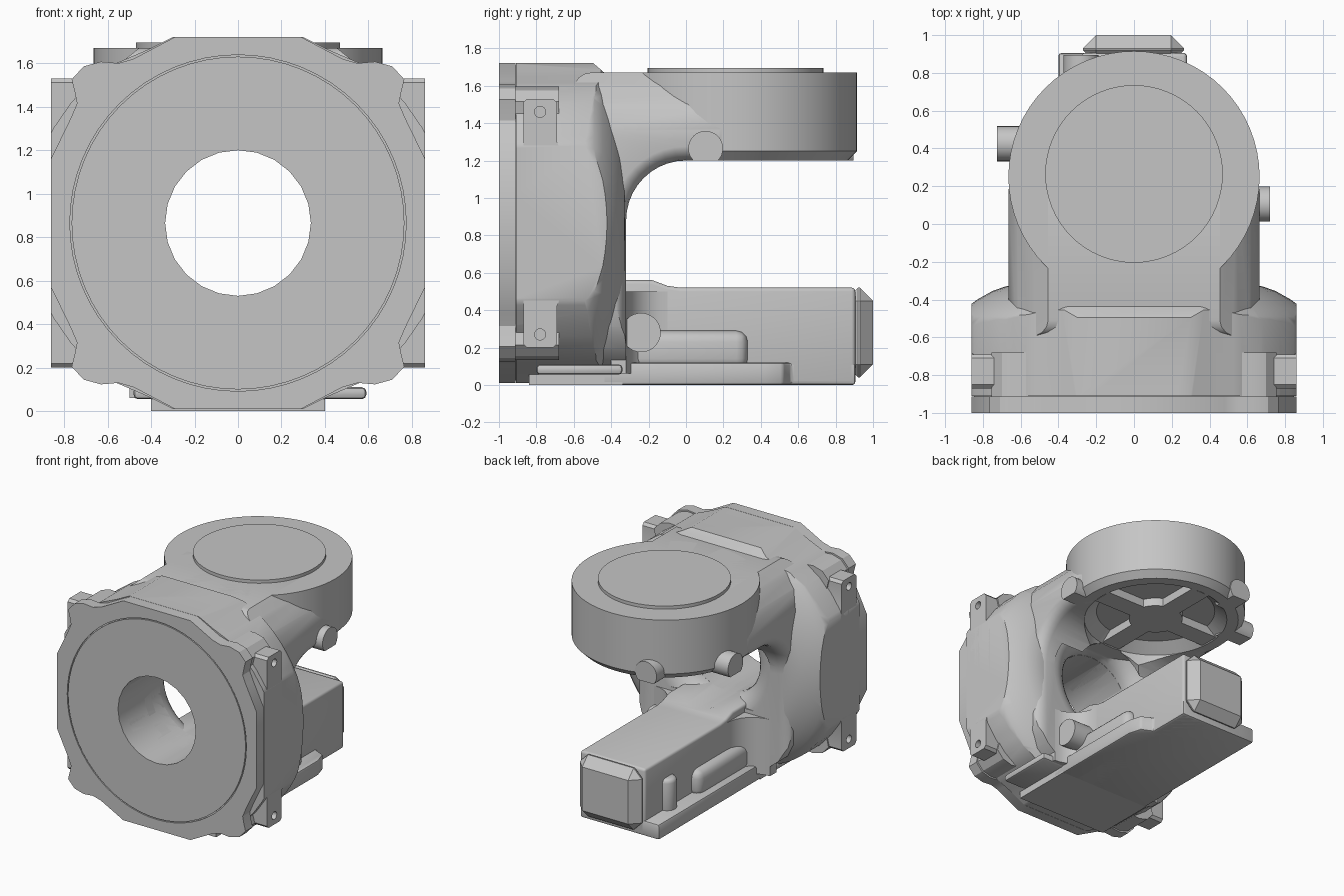
import bpy, bmesh, math
from mathutils import Vector

cube = bpy.data.objects.get("Cube")
if cube:
    bpy.data.objects.remove(cube)

metal = bpy.data.materials.new("cast_grey")
metal.use_nodes = True
GREY = (0.56, 0.56, 0.56, 1)
metal.diffuse_color = GREY
metal.node_tree.nodes["Principled BSDF"].inputs["Base Color"].default_value = GREY

MID = 0.865  # height of the main bore


def place(axis, a, b, d):
    return Vector({"x": (d, a, b), "y": (a, d, b), "z": (a, b, d)}[axis])


def finish(name, bm):
    bmesh.ops.remove_doubles(bm, verts=bm.verts, dist=1e-5)
    bmesh.ops.recalc_face_normals(bm, faces=bm.faces)
    mesh = bpy.data.meshes.new(name)
    bm.to_mesh(mesh)
    bm.free()
    mesh.materials.append(metal)
    ob = bpy.data.objects.new(name, mesh)
    bpy.context.collection.objects.link(ob)
    return ob


def prism(name, pts, axis, lo, hi):
    """Extrude a flat outline along one axis."""
    bm = bmesh.new()
    face = bm.faces.new([bm.verts.new(place(axis, a, b, lo)) for a, b in pts])
    top = bmesh.ops.extrude_face_region(bm, geom=[face])["geom"]
    moved = [v for v in top if isinstance(v, bmesh.types.BMVert)]
    bmesh.ops.translate(bm, verts=moved, vec=place(axis, 0, 0, hi - lo))
    return finish(name, bm)


def lathe(name, profile, axis, a, b, steps=64):
    """Turn a closed (radius, distance) profile about an axis through a, b."""
    bm = bmesh.new()
    vs = [bm.verts.new(place(axis, a + r, b, d)) for r, d in profile]
    es = [bm.edges.new((vs[i - 1], vs[i])) for i in range(len(vs))]
    bmesh.ops.spin(bm, geom=vs + es, cent=place(axis, a, b, 0), axis=place(axis, 0, 0, 1),
                   angle=2 * math.pi, steps=steps, use_merge=False)
    return finish(name, bm)


def rod(name, axis, a, b, r, lo, hi, steps=32):
    return lathe(name, [(0, lo), (r, lo), (r, hi), (0, hi)], axis, a, b, steps)


def box(name, x0, x1, y0, y1, z0, z1):
    x0, x1 = sorted((x0, x1))
    return prism(name, [(x0, y0), (x1, y0), (x1, y1), (x0, y1)], "z", z0, z1)


def apply_all(ob):
    bpy.context.view_layer.update()
    dg = bpy.context.evaluated_depsgraph_get()
    old = ob.data
    ob.data = bpy.data.meshes.new_from_object(ob.evaluated_get(dg))
    ob.modifiers.clear()
    bpy.data.meshes.remove(old)


def boolean(ob, tool, op="DIFFERENCE"):
    m = ob.modifiers.new(op, "BOOLEAN")
    m.operation, m.object, m.solver = op, tool, "EXACT"
    apply_all(ob)
    bpy.data.objects.remove(tool)


def bevel(ob, width, segments=3, angle=35):
    m = ob.modifiers.new("bevel", "BEVEL")
    m.width, m.segments, m.angle_limit = width, segments, math.radians(angle)
    apply_all(ob)


def bore(ob):
    boolean(ob, rod("bore_cutter", "y", 0, MID, 0.335, -1.2, 0.3, 24))


def flare(ob):
    """Round the bore's rear mouth, between the two arms."""
    arc = [(.505 - .17 * math.cos(t), -.49 + .17 * math.sin(t))
           for t in (i * math.pi / 16 for i in range(9))]
    tool = lathe("flare_cutter", [(0, -.49)] + arc + [(.505, -.27), (0, -.27)], "y", 0, MID, 48)
    boolean(tool, box("flare_limit", -1, 1, -1, 0, .53, 1.2), "INTERSECT")
    boolean(ob, tool)


def mirrored(quarter, scale=1):
    """Outline with four-fold symmetry from its upper right quarter."""
    q = [(x * scale, z * scale) for x, z in quarter]
    half = q + [(x, -z) for x, z in reversed(q)]
    return [(x, z + MID) for x, z in half + [(-x, z) for x, z in reversed(half)]]


# Front flange with rounded corner ears, in two layers
ears = [(.29, .855), (.48, .755), (.55, .735), (.63, .742), (.71, .72), (.765, .66),
        (.75, .6), (.74, .55), (.77, .48), (.86, .295)]
cover = prism("front_cover", mirrored(ears), "y", -1, -.912)
bore(cover)
boolean(cover, lathe("groove_cutter", [(.765, -1.1), (.773, -1.1), (.773, -.99), (.765, -.99)],
                     "y", 0, MID))
backing = prism("flange_backing", mirrored(ears, .985), "y", -.913, -.68)
bore(backing)

# Barrel housing, clipped flat at the sides, top and bottom
barrel = lathe("barrel_housing", [(0, -.91), (.955, -.91), (.955, -.54), (.935, -.49), (.89, -.445),
                                  (.83, -.4), (.75, -.355), (.68, -.33), (.62, -.325), (0, -.325)],
               "y", 0, MID, 72)
clip = mirrored([(.3, .855), (.42, .795), (.56, .735), (.68, .65), (.77, .55), (.86, .42)])
boolean(barrel, prism("clip_outline", clip, "y", -.95, 0), "INTERSECT")
slope = [(-1, -1), (.5, -1), (.5, 1.63), (-.42, 1.655), (-.495, 1.72), (-.495, 1.73), (-1, 1.73)]
boolean(barrel, prism("clip_slope", slope, "x", -1, 1), "INTERSECT")
bore(barrel)
flare(barrel)

# Neck that sweeps from the barrel into the upper arm, with rounded flanks
fillet = [(-.32 * math.sin(t), .88 + .32 * math.cos(t))
          for t in (i * math.pi / 20 for i in range(11))]
side = [(-.6, 1.67), (.25, 1.67), (.25, 1.2)] + fillet + [(-.32, .04), (-.6, .04)]
neck = prism("neck", side, "x", -.668, .668)
bevel(neck, .09, 4, 60)
right_half = [(.43, 1.69), (.54, 1.6), (.62, 1.5), (.665, 1.36), (.665, .45),
              (.64, .31), (.57, .19), (.46, .1), (.3, .05)]
section = right_half + [(-x, z) for x, z in reversed(right_half)]
boolean(neck, prism("neck_section", section, "y", -1, 1), "INTERSECT")
bore(neck)
flare(neck)

# Round head at the end of the upper arm, hollow underneath
DY = .25
head = lathe("round_head", [(0, 1.67), (.665, 1.67), (.665, 1.25), (.615, 1.2), (0, 1.2)],
             "z", 0, DY)
for ob in (head, neck):
    boolean(ob, lathe("pocket_cutter", [(0, 1.1), (.53, 1.1), (.53, 1.2), (.44, 1.27), (0, 1.27)],
                      "z", 0, DY))
lathe("head_cap", [(0, 1.66), (.47, 1.66), (.47, 1.695), (0, 1.695)], "z", 0, .265)
box("head_rib_across", -.52, .52, DY - .08, DY + .08, 1.205, 1.3)
box("head_rib_along", -.08, .08, DY - .52, DY + .52, 1.205, 1.3)
rod("head_hub", "z", 0, DY, .2, 1.205, 1.3)

# Horizontal bosses on the head, flat along its underside
circle = [(.093 * math.cos(i * math.pi / 16), .093 * math.sin(i * math.pi / 16)) for i in range(32)]
for name, y, lo, hi in (("head_boss_left", .105, .55, .72), ("head_boss_right", .425, -.725, -.5)):
    prism(name, [(y + a, max(1.2, 1.265 + b)) for a, b in circle], "x", lo, hi)
prism("head_boss_back", [(-.28 + a, max(1.2, 1.265 + b)) for a, b in circle], "y", .7, .895)

# Side mounting pads with a screw hole at each end
pad = [(-.87, .22), (-.85, .2), (-.71, .2), (-.69, .22), (-.69, .42), (-.64, .55), (-.64, 1.18),
       (-.69, 1.3), (-.69, 1.51), (-.71, 1.53), (-.85, 1.53), (-.87, 1.51)]
for s, word in ((1, "left"), (-1, "right")):
    mount = prism("side_pad_" + word, pad, "x", *sorted((s * .66, s * .86)))
    for z in (.27, 1.46):
        boolean(mount, rod("hole_cutter", "x", -.78, z, .03, *sorted((s * .8, s)), 16))
    # Raised rib along the arm flank
    rib = box("arm_flank_rib_" + word, s * .2, s * .345, -.45, .33, .08, .29)
    bevel(rib, .06)
    # Curved web from the barrel back into the arm flank
    curve = [(s * (.5 - .22 * math.sin(t)), -.1 - .22 * math.cos(t))
             for t in (i * math.pi / 16 for i in range(9))]
    prism("arm_web_" + word, curve + [(s * .2, -.1), (s * .2, -.4), (s * .5, -.4)], "z", .06, .5)

# Round boss beside the root of the arm
rod("arm_boss", "x", -.24, .28, .105, 0, .46)

# Lower arm with stepped top
beam = prism("lower_arm", [(-.6, 0), (.905, 0), (.905, .52), (-.03, .52), (-.1, .53),
                           (-.18, .56), (-.6, .56)], "x", -.28, .28)
bevel(beam, .02, 3, 60)
bore(beam)
block = box("arm_end_block", -.27, .265, .85, 1, .04, .52)
bevel(block, .07, 1)
post = rod("flank_post", "z", -.27, .62, .07, .05, .36)
bevel(post, .03)

# Base plate under the arm, longer on one side
base = prism("base_plate", [(-.4, -.45), (.4, -.45), (.4, .42), (.37, .52), (.28, .56),
                            (.28, .905), (-.4, .905)], "z", 0, .12)
bevel(base, .015, 2)
box("base_front", -.4, .4, -.84, -.34, 0, .055)
foot = box("foot_pad", -.48, .59, -.8, -.34, .055, .11)
bevel(foot, .02, 2)

# Smooth curved surfaces, keep edges crisp
bpy.ops.object.select_all(action="DESELECT")
for ob in bpy.context.collection.objects:
    if ob.type == "MESH" and metal.name in ob.data.materials:
        ob.select_set(True)
        bpy.context.view_layer.objects.active = ob
bpy.ops.object.shade_smooth_by_angle(angle=math.radians(32))
